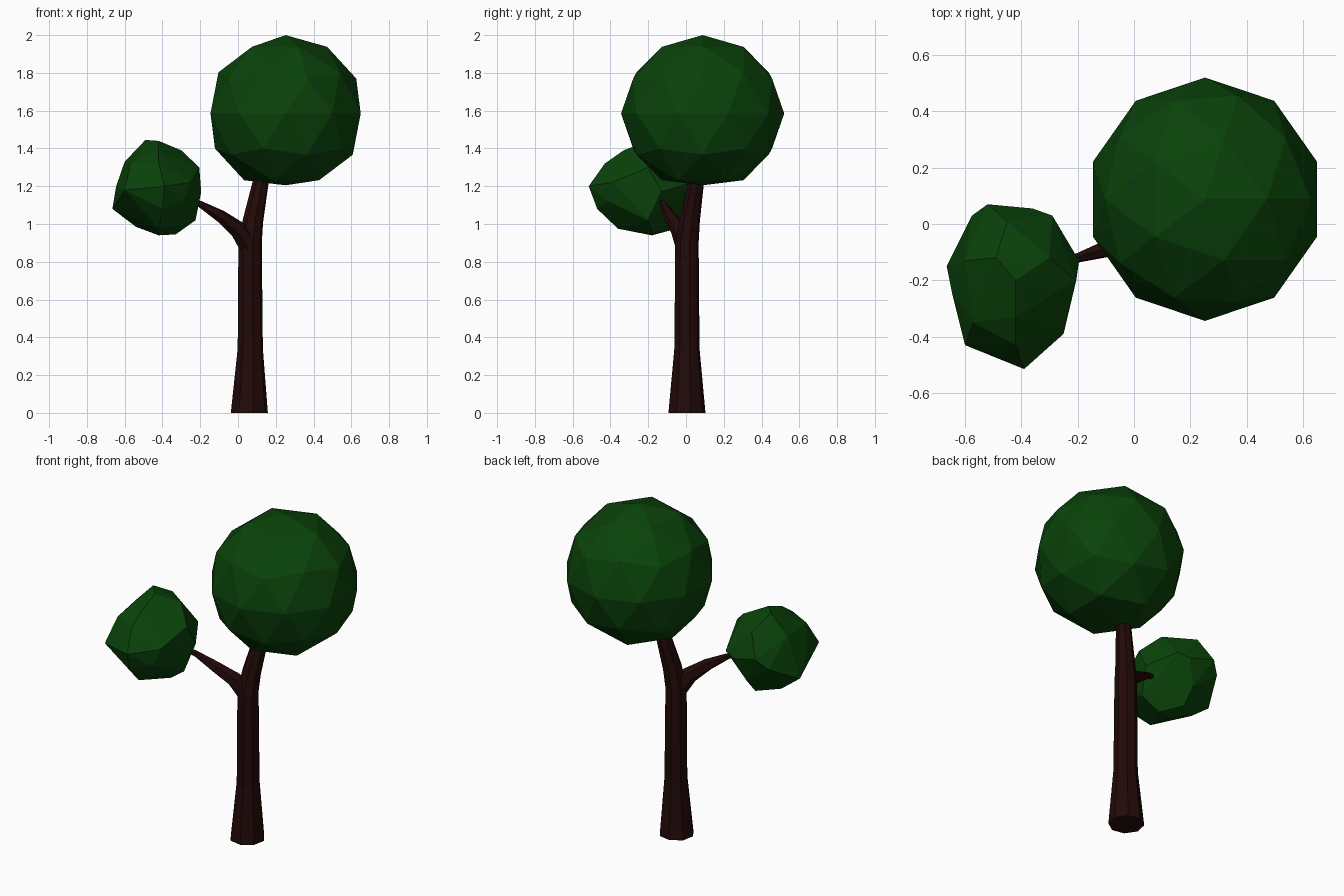
import bpy, bmesh
from math import cos, sin, pi
from mathutils import Vector

if "Cube" in bpy.data.objects:
    bpy.data.objects.remove(bpy.data.objects["Cube"])


def material(name, colour):
    m = bpy.data.materials.new(name)
    m.diffuse_color = (*colour, 1)
    m.use_nodes = True
    m.node_tree.nodes["Principled BSDF"].inputs["Base Color"].default_value = m.diffuse_color
    return m


bark = material("bark", (0.016, 0.003, 0.0025))
leaf = material("leaf", (0.003, 0.055, 0.003))


def finish(name, bm, mat):
    bmesh.ops.recalc_face_normals(bm, faces=bm.faces)
    me = bpy.data.meshes.new(name)
    bm.to_mesh(me)
    bm.free()
    me.materials.append(mat)
    ob = bpy.data.objects.new(name, me)
    bpy.context.collection.objects.link(ob)
    return ob


def limb(name, path, sides, upright=False):
    """Tapered tube through (x, y, z, radius) points."""
    bm = bmesh.new()
    pts = [Vector(p[:3]) for p in path]
    rings = []
    for i, p in enumerate(pts):
        t = (pts[min(i + 1, len(pts) - 1)] - pts[max(i - 1, 0)]).normalized()
        if upright and i < 3:
            t = Vector((0, 0, 1))
        u = Vector((0, 1, 0)).cross(t).normalized()
        v = t.cross(u)
        r = path[i][3]
        rings.append([bm.verts.new(p + r * (u * cos(a) + v * sin(a)))
                      for a in [2 * pi * (k + 0.25) / sides for k in range(sides)]])
    for a, b in zip(rings, rings[1:]):
        for k in range(sides):
            n = (k + 1) % sides
            bm.faces.new((a[k], a[n], b[n], b[k]))
    bm.faces.new(rings[0])
    bm.faces.new(rings[-1])
    return finish(name, bm, bark)


# trunk, flared at the foot and leaning right at the top
limb("trunk", [(0.06, 0.005, 0.0, 0.1), (0.065, 0.005, 0.34, 0.068),
               (0.064, 0.005, 0.9, 0.063), (0.08, 0.02, 1.02, 0.055),
               (0.12, 0.053, 1.22, 0.043), (0.15, 0.07, 1.34, 0.035)], 8, True)

# side branch
limb("branch", [(0.06, 0.0, 0.88, 0.055), (0.0, -0.035, 0.97, 0.047),
                (-0.09, -0.085, 1.04, 0.034), (-0.2, -0.12, 1.105, 0.018),
                (-0.28, -0.14, 1.13, 0.014)], 6)

# main crown: upright faceted ball with a flattened underside
bm = bmesh.new()
bmesh.ops.create_icosphere(bm, subdivisions=2, radius=1)
for v in bm.verts:
    x, y, z = v.co
    v.co = (0.252 + 0.418 * x, 0.088 + 0.432 * y, max(1.585 + 0.415 * z, 1.205))
finish("crown", bm, leaf)

# small leaf cluster: chunky faceted lump, pointed towards the front
lump = [
    (-0.39, -0.515, 1.2), (-0.6, -0.43, 1.18), (-0.29, -0.415, 1.12), (-0.25, -0.39, 1.22),
    (-0.195, -0.13, 1.17), (-0.205, -0.2, 1.3), (-0.225, -0.2, 1.02),
    (-0.665, -0.15, 1.08), (-0.645, -0.25, 1.2), (-0.6, -0.13, 1.33),
    (-0.49, -0.12, 1.445), (-0.42, -0.2, 1.44), (-0.3, -0.12, 1.39),
    (-0.52, 0.07, 1.24), (-0.36, 0.055, 1.2), (-0.29, 0.03, 1.22), (-0.575, 0.03, 1.18),
    (-0.45, 0.01, 1.37), (-0.42, 0.01, 1.06),
    (-0.33, -0.18, 0.945), (-0.42, -0.18, 0.94), (-0.54, -0.15, 0.985),
    (-0.42, -0.36, 0.975), (-0.4, -0.47, 1.08), (-0.42, -0.07, 0.97),
    (-0.42, -0.43, 1.32), (-0.42, -0.33, 1.39), (-0.57, -0.35, 1.32)]
bm = bmesh.new()
verts = [bm.verts.new(p) for p in lump]
res = bmesh.ops.convex_hull(bm, input=verts)
bmesh.ops.delete(bm, geom=[v for v in bm.verts if not v.link_faces], context='VERTS')
finish("leaf_cluster", bm, leaf)
